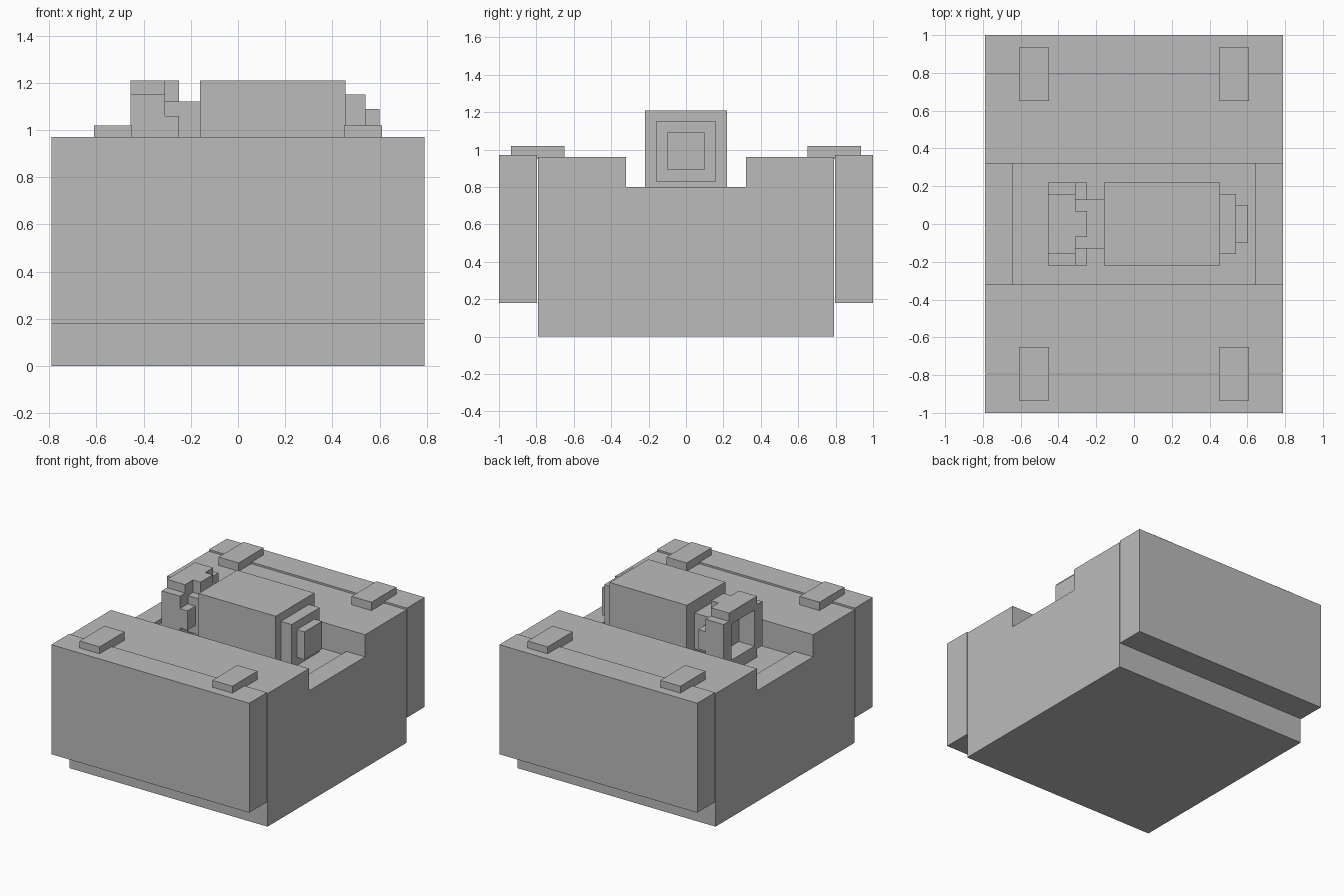
import bpy
import bmesh
from mathutils import Vector

old = bpy.data.objects.get("Cube")
if old:
    bpy.data.objects.remove(old, do_unlink=True)

grey = bpy.data.materials.new("plain grey")
grey.use_nodes = True
COLOUR = (0.5, 0.5, 0.5, 1.0)
grey.diffuse_color = COLOUR
grey.node_tree.nodes["Principled BSDF"].inputs["Base Color"].default_value = COLOUR


def finish(name, bm):
    """Turn a bmesh into a flat-shaded grey object."""
    bmesh.ops.recalc_face_normals(bm, faces=bm.faces[:])
    mesh = bpy.data.meshes.new(name)
    bm.to_mesh(mesh)
    bm.free()
    mesh.materials.append(grey)
    obj = bpy.data.objects.new(name, mesh)
    bpy.context.collection.objects.link(obj)
    return obj


def box(name, x, y, z):
    """Box from its (min, max) range on each axis."""
    bm = bmesh.new()
    bmesh.ops.create_cube(bm, size=1.0)
    for v in bm.verts:
        v.co = Vector([r[0] if c < 0 else r[1] for c, r in zip(v.co, (x, y, z))])
    return finish(name, bm)


def prism_x(name, outline, x0, x1):
    """Extrude a (y, z) outline along x."""
    bm = bmesh.new()
    face = bm.faces.new([bm.verts.new((x0, y, z)) for y, z in outline])
    ext = bmesh.ops.extrude_face_region(bm, geom=[face])
    moved = [g for g in ext["geom"] if isinstance(g, bmesh.types.BMVert)]
    bmesh.ops.translate(bm, verts=moved, vec=(x1 - x0, 0, 0))
    return finish(name, bm)


def cross(long, short, zc):
    """Outline of a cross (a square with notched corners)."""
    quarter = [(long, short), (short, short), (short, long)]
    pts = []
    for _ in range(4):
        pts += quarter
        quarter = [(-z, y) for y, z in quarter]
    return [(y, z + zc) for y, z in pts]


def cut(target, cutter):
    """Boolean-subtract a hidden cutter."""
    mod = target.modifiers.new("cut", 'BOOLEAN')
    mod.operation = 'DIFFERENCE'
    mod.solver = 'EXACT'
    mod.object = cutter
    cutter.hide_render = True
    cutter.hide_set(True)
    cutter.display_type = 'WIRE'


W = 0.79      # half width
AXIS = 0.99   # height of the core's centre line

# Main body with a channel across the top and a shallow pocket in its floor
body = prism_x("body", [(-0.792, 0), (0.792, 0), (0.792, 0.96), (0.32, 0.96),
                        (0.32, 0.80), (-0.32, 0.80), (-0.32, 0.96), (-0.792, 0.96)], -W, W)
cut(body, box("pocket_cutter", (-0.64, 0.64), (-0.32, 0.32), (0.77, 0.90)))

# Side panels and the small tabs bridging panel and body
for side, s in (("front", -1), ("back", 1)):
    box(side + "_panel", (-W, W), sorted((s * 0.797, s * 1.0)), (0.18, 0.97))
    for end, e in (("right", -1), ("left", 1)):
        box(f"{side}_{end}_tab", sorted((e * 0.45, e * 0.61)),
            sorted((s * 0.65, s * 0.935)), (0.95, 1.02))


def core_box(name, x0, x1, r):
    return box(name, (x0, x1), (-r, r), (AXIS - r, AXIS + r))


# Core: main block, stepped end plates and neck
core_box("core_block", -0.16, 0.455, 0.22)
core_box("end_plate", 0.455, 0.54, 0.16)
core_box("end_button", 0.54, 0.60, 0.10)
core_box("neck", -0.31, -0.16, 0.13)

# Valve head: cross-shaped spokes behind a hollow notched ring
prism_x("head_spokes", cross(0.22, 0.07, AXIS), -0.31, -0.25)
ring = prism_x("head_ring", cross(0.22, 0.16, AXIS), -0.455, -0.31)
cut(ring, core_box("ring_cutter", -0.60, -0.33, 0.13))
